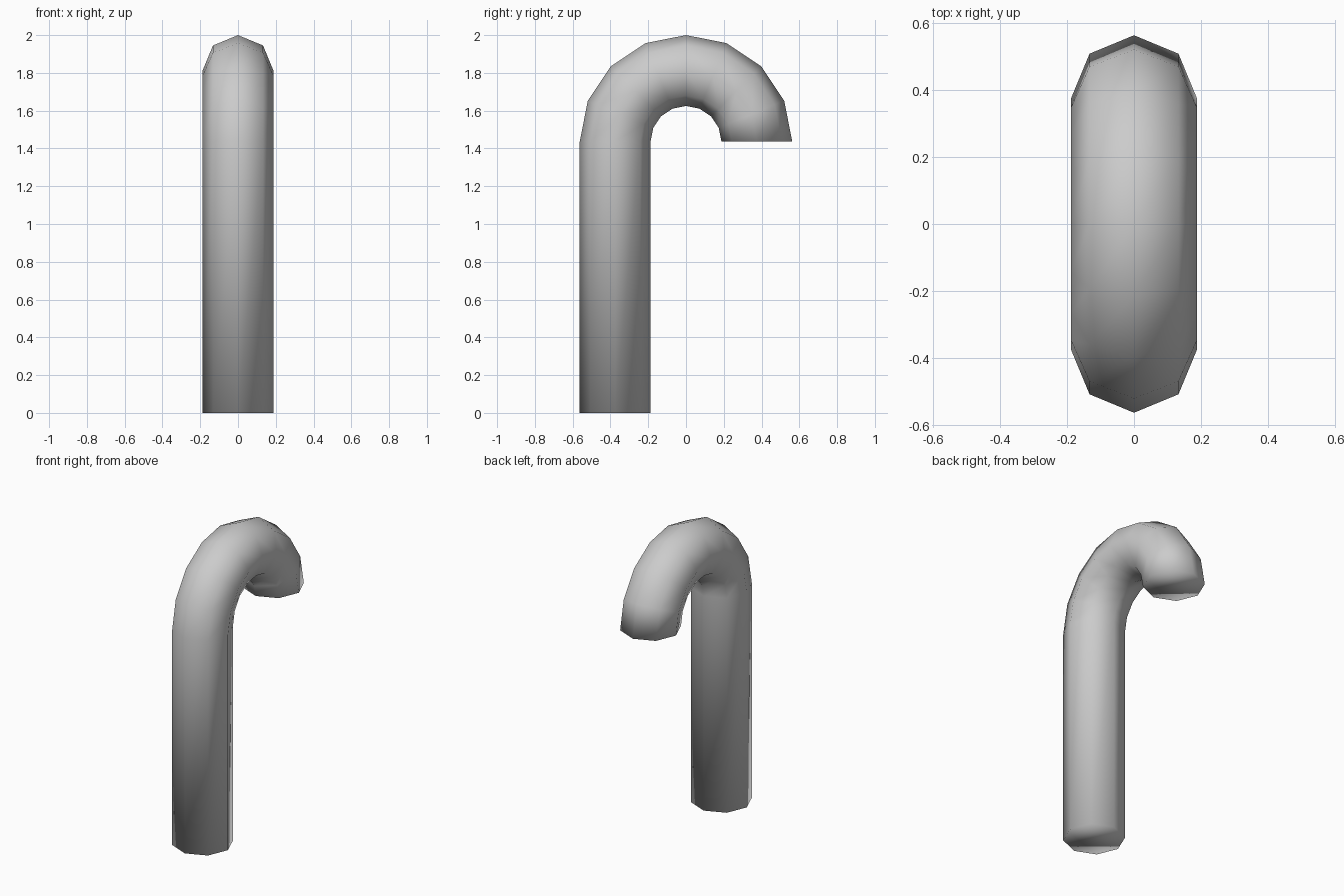
import bpy, bmesh
from math import pi, sin, cos
from mathutils import Vector

if "Cube" in bpy.data.objects:
    bpy.data.objects.remove(bpy.data.objects["Cube"])

SIDES, STEPS = 8, 8
R = 0.1875            # tube radius
BEND = 0.375          # hook centreline radius
ZC = 2 - BEND - R     # height of the hook centre

bm = bmesh.new()


def ring(centre, out):
    """Octagonal section spanned by the x axis and the outward direction."""
    return [bm.verts.new(centre + R * (cos(2 * pi * i / SIDES) * out
                                       + sin(2 * pi * i / SIDES) * Vector((1, 0, 0))))
            for i in range(SIDES)]


# straight shaft foot, then sections around the half-circle hook
rings = [ring(Vector((0, -BEND, 0)), Vector((0, -1, 0)))]
for k in range(STEPS + 1):
    a = pi * k / STEPS
    out = Vector((0, -cos(a), sin(a)))
    rings.append(ring(Vector((0, 0, ZC)) + BEND * out, out))

# tube walls and end caps
for a, b in zip(rings, rings[1:]):
    for i in range(SIDES):
        j = (i + 1) % SIDES
        bm.faces.new((a[i], a[j], b[j], b[i]))
bm.faces.new(rings[0])
bm.faces.new(rings[-1])
bmesh.ops.recalc_face_normals(bm, faces=bm.faces)
for f in bm.faces:
    f.smooth = True

mesh = bpy.data.meshes.new("hooked_cane")
bm.to_mesh(mesh)
bm.free()
bpy.context.collection.objects.link(bpy.data.objects.new("hooked_cane", mesh))
